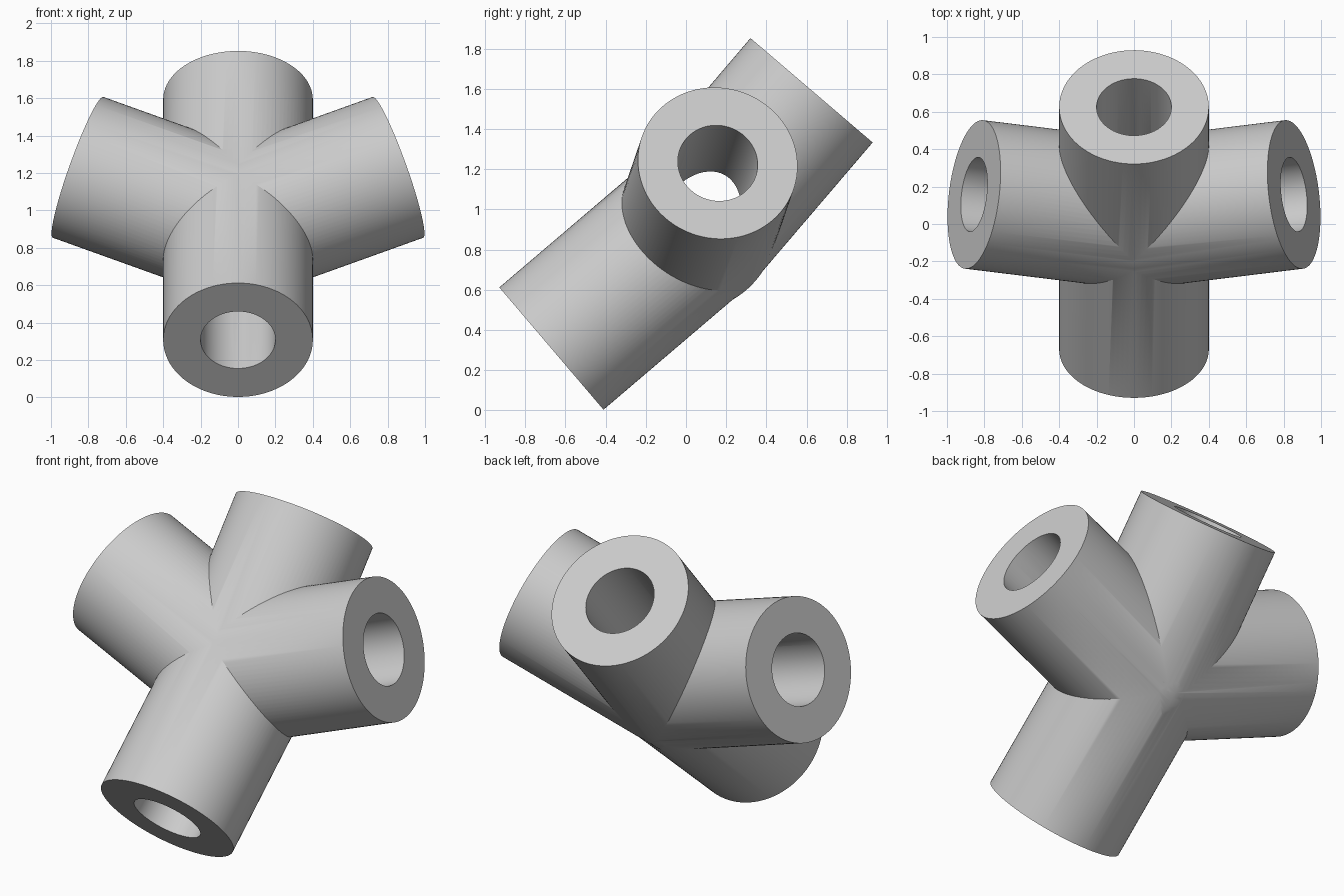
import bpy
import bmesh
import math
from mathutils import Vector

if "Cube" in bpy.data.objects:
    bpy.data.objects.remove(bpy.data.objects["Cube"])

OUTER, BORE, SIDES = 0.4, 0.2, 96
HUB = Vector((0, 0.053, 0.923))
# centres of the open ends of the two bent tubes
FRONT, BACK = Vector((0, -0.67, 0.307)), Vector((0, 0.625, 1.5925))
LEFT, RIGHT = Vector((-0.855, 0.158, 1.23)), Vector((0.855, 0.158, 1.23))

grey = bpy.data.materials.new("plain grey")
grey.diffuse_color = (0.6, 0.6, 0.6, 1)
grey.use_nodes = True
grey.node_tree.nodes["Principled BSDF"].inputs["Base Color"].default_value = grey.diffuse_color


def bent_rod(name, radius, start, end, extra):
    """Solid rod from start to end, mitred where it bends at the hub."""
    d1, d2 = (HUB - start).normalized(), (end - HUB).normalized()
    side = d1.cross(d2).normalized()      # shared by both halves
    up = side.cross(d1)
    mitre = (d1 + d2).normalized()
    first, middle, last = [], [], []
    bm = bmesh.new()
    a, b = start - d1 * extra, end + d2 * extra
    for i in range(SIDES):
        t = (i + 0.3) * math.tau / SIDES
        off = radius * (math.cos(t) * side + math.sin(t) * up)
        m = HUB + off - d1 * (off.dot(mitre) / d1.dot(mitre))
        first.append(bm.verts.new(a + off))
        middle.append(bm.verts.new(m))
        last.append(bm.verts.new(m + d2 * (b - m).dot(d2)))
    for r, s in ((first, middle), (middle, last)):
        for i in range(SIDES):
            j = (i + 1) % SIDES
            bm.faces.new((r[i], r[j], s[j], s[i]))
    bm.faces.new(first)
    bm.faces.new(last)
    bmesh.ops.recalc_face_normals(bm, faces=bm.faces)
    me = bpy.data.meshes.new(name)
    bm.to_mesh(me)
    bm.free()
    me.materials.append(grey)
    ob = bpy.data.objects.new(name, me)
    bpy.context.collection.objects.link(ob)
    return ob


def combine(target, other, operation):
    mod = target.modifiers.new(operation.lower(), 'BOOLEAN')
    mod.operation = operation
    mod.solver = 'EXACT'
    mod.object = other
    bpy.context.view_layer.update()
    bpy.context.view_layer.objects.active = target
    bpy.ops.object.modifier_apply(modifier=mod.name)
    bpy.data.objects.remove(other, do_unlink=True)


# outer body: sloping tube crossed by the side arms
joint = bent_rod("four_way_pipe_joint", OUTER, FRONT, BACK, 0)
combine(joint, bent_rod("side_arms", OUTER, LEFT, RIGHT, 0), 'UNION')

# bores running through both tubes
combine(joint, bent_rod("main_bore", BORE, FRONT, BACK, 0.1), 'DIFFERENCE')
combine(joint, bent_rod("side_bore", BORE, LEFT, RIGHT, 0.1), 'DIFFERENCE')

bpy.ops.object.select_all(action='DESELECT')
joint.select_set(True)
bpy.context.view_layer.objects.active = joint
bpy.ops.object.shade_smooth_by_angle(angle=math.radians(30))
